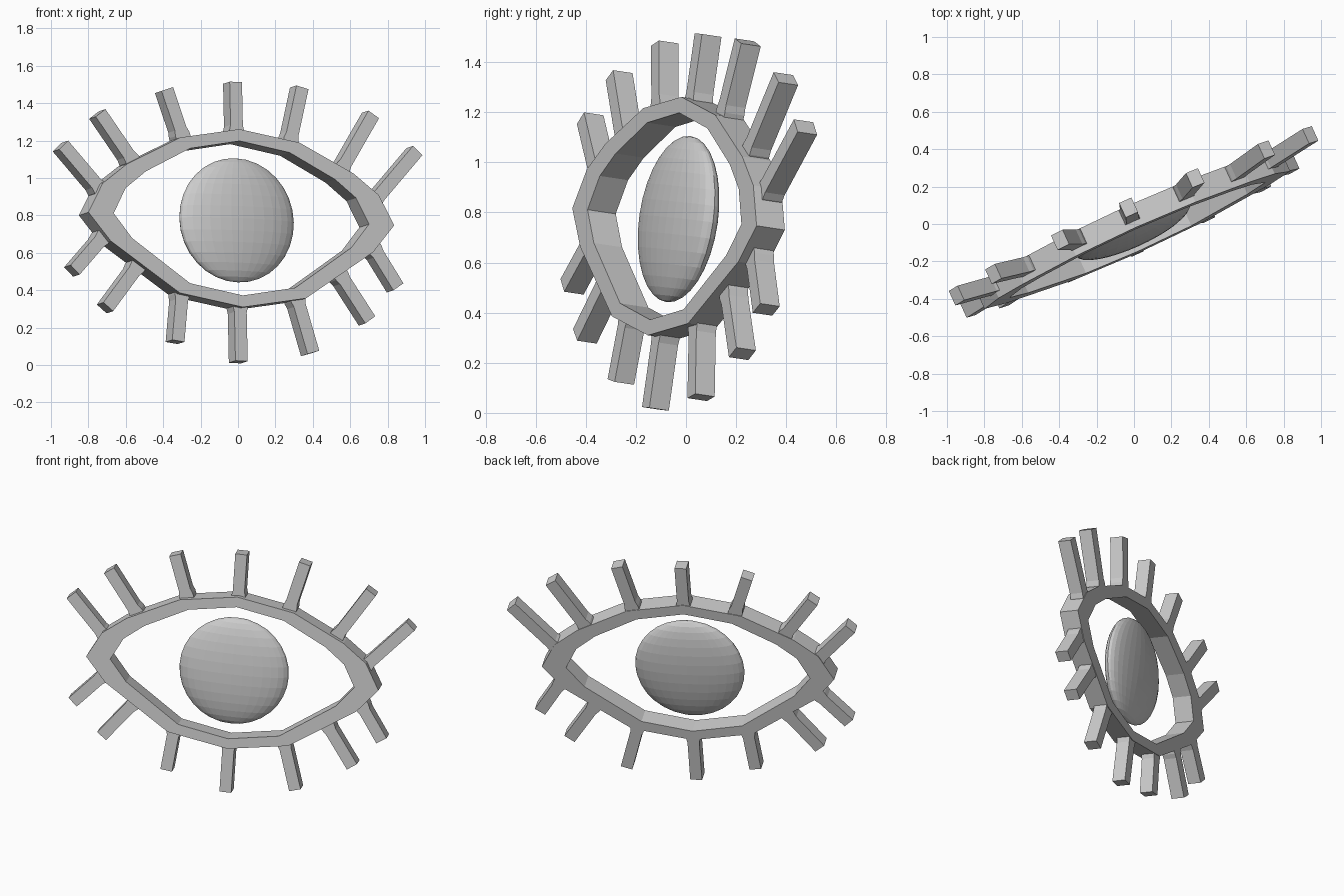
import bpy
import bmesh
from mathutils import Matrix, Vector

cube = bpy.data.objects.get("Cube")
if cube:
    bpy.data.objects.remove(cube, do_unlink=True)

# Frame of the eye: turned and leaning back slightly
right = Vector((0.911, 0.410, -0.039)).normalized()
back = Vector((-0.017, 0.141, 0.99)).cross(right).normalized()
up = right.cross(back)
frame = Matrix((right, back, up)).transposed().to_4x4()
frame.translation = (0.018, -0.086, 0.782)

DEPTH = 0.125

grey = bpy.data.materials.new("light_grey")
grey.use_nodes = True
colour = (0.6, 0.6, 0.6, 1)
grey.diffuse_color = colour
grey.node_tree.nodes["Principled BSDF"].inputs["Base Color"].default_value = colour


def make_object(name, bm):
    """Turn a bmesh built in the eye's own frame into a placed object."""
    bmesh.ops.recalc_face_normals(bm, faces=bm.faces[:])
    mesh = bpy.data.meshes.new(name)
    bm.to_mesh(mesh)
    bm.free()
    mesh.transform(frame)
    mesh.materials.append(grey)
    obj = bpy.data.objects.new(name, mesh)
    bpy.context.collection.objects.link(obj)
    return obj


def bridge(bm, first, second):
    """Join two closed loops with quads."""
    count = len(first)
    for i in range(count):
        j = (i + 1) % count
        bm.faces.new((first[i], first[j], second[j], second[i]))


# Eyelid ring: almond outline, mirrored, with a narrower opening
half = [(0, 0.484), (0.35, 0.425), (0.665, 0.27), (0.81, 0.16), (0.897, 0),
        (0.77, -0.15), (0.37, -0.415), (0, -0.477)]
outline = half + [(-x, z) for x, z in reversed(half[1:-1])]
bm = bmesh.new()
loops = []
for sx, sz, y in ((1, 1, 0), (1, 1, DEPTH),
                  (0.835, 0.868, DEPTH), (0.835, 0.868, 0)):
    loops.append([bm.verts.new((x * sx, y, z * sz)) for x, z in outline])
for i in range(4):
    bridge(bm, loops[i], loops[(i + 1) % 4])
make_object("eyelid_ring", bm)

# Eyeball: flattened faceted sphere
bm = bmesh.new()
bmesh.ops.create_uvsphere(bm, u_segments=32, v_segments=16, radius=0.335)
bmesh.ops.scale(bm, vec=(1, 0.25, 1), verts=bm.verts[:])
bmesh.ops.translate(bm, vec=(0, DEPTH / 2, 0), verts=bm.verts[:])
make_object("eyeball", bm)


def lash(name, root, tip):
    """Square bar with a slightly flared root."""
    root, tip = Vector((root[0], 0.078, root[1])), Vector((tip[0], 0.078, tip[1]))
    along = (tip - root).normalized()
    side = along.cross(Vector((0, 1, 0)))
    bm = bmesh.new()
    rings = []
    for centre, grow in ((root - along * 0.03, 1.2), (root, 1.2),
                         (root + along * 0.03, 1), (tip, 1)):
        rings.append([bm.verts.new(centre + side * a * 0.036 * grow
                                   + Vector((0, b * 0.043, 0)))
                      for a, b in ((-1, -1), (1, -1), (1, 1), (-1, 1))])
    for lower, upper in zip(rings, rings[1:]):
        bridge(bm, lower, upper)
    bm.faces.new(rings[0])
    bm.faces.new(rings[-1])
    make_object(name, bm)


# Lashes: shared roots, with a left and a right tip each
pairs = [
    ("upper_outer", (0.81, 0.14), (1.06, 0.415), (-1.018, 0.363)),
    ("upper_middle", (0.62, 0.305), (0.806, 0.6), (-0.798, 0.545)),
    ("upper_inner", (0.32, 0.45), (0.391, 0.73), (-0.403, 0.69)),
    ("lower_outer", (0.8, -0.13), (0.93, -0.326), (-0.966, -0.309)),
    ("lower_middle", (0.6, -0.28), (0.761, -0.511), (-0.776, -0.501)),
    ("lower_inner", (0.34, -0.42), (0.423, -0.7), (-0.369, -0.669)),
]
for name, (x, z), left_tip, right_tip in pairs:
    lash(name + "_lash_left", (x, z), left_tip)
    lash(name + "_lash_right", (-x, z), right_tip)
lash("upper_centre_lash", (0, 0.48), (0, 0.744))
lash("lower_centre_lash", (0, -0.47), (0, -0.763))
